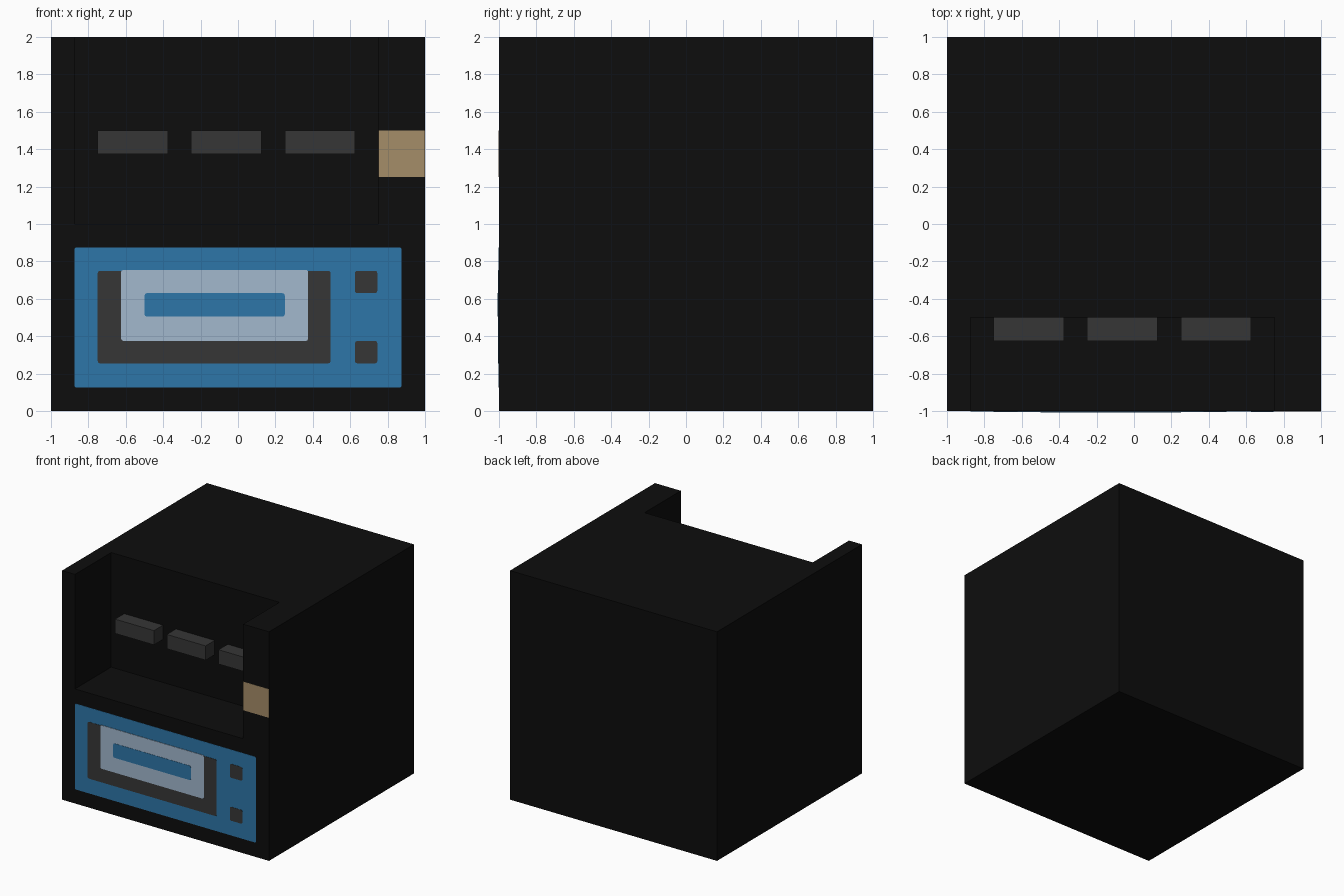
import bpy, bmesh

cube = bpy.data.objects.get("Cube")
if cube:
    bpy.data.objects.remove(cube, do_unlink=True)


def make_material(name, rgb):
    mat = bpy.data.materials.new(name)
    mat.use_nodes = True
    mat.diffuse_color = (*rgb, 1)
    mat.node_tree.nodes["Principled BSDF"].inputs["Base Color"].default_value = (*rgb, 1)
    return mat


BLACK = make_material("black", (0.004, 0.004, 0.004))
GREY = make_material("dark grey", (0.037, 0.037, 0.037))
BLUE = make_material("blue", (0.027, 0.181, 0.392))
PALE = make_material("pale blue", (0.361, 0.479, 0.617))
TAN = make_material("tan", (0.376, 0.266, 0.138))


def finish(name, bm, mat):
    bmesh.ops.recalc_face_normals(bm, faces=bm.faces)
    mesh = bpy.data.meshes.new(name)
    bm.to_mesh(mesh)
    bm.free()
    mesh.materials.append(mat)
    obj = bpy.data.objects.new(name, mesh)
    bpy.context.collection.objects.link(obj)
    return obj


def box(name, x, y, z, mat, corner=0):
    """Box from (min, max) ranges; corner rounds the edges running along y."""
    bm = bmesh.new()
    bmesh.ops.create_cube(bm, size=1)
    for v in bm.verts:
        v.co = [r[0] if c < 0 else r[1] for c, r in zip(v.co, (x, y, z))]
    if corner:
        edges = [e for e in bm.edges
                 if abs(e.verts[0].co.y - e.verts[1].co.y) > 1e-5]
        bmesh.ops.bevel(bm, geom=edges, offset=corner, segments=2,
                        profile=0.5, affect='EDGES')
    return finish(name, bm, mat)


# Cabinet: a U-shaped outline around the open recess, over a solid lower half
FRONT, RECESS = -1.0, -0.5
LEFT_WALL, RIGHT_WALL, SHELF = 0.75, -0.875, 1.0
outline = [(-1, FRONT), (RIGHT_WALL, FRONT), (RIGHT_WALL, RECESS),
           (LEFT_WALL, RECESS), (LEFT_WALL, FRONT), (1, FRONT), (1, 1), (-1, 1)]
bm = bmesh.new()
low, mid, top = [[bm.verts.new((x, y, z)) for x, y in outline]
                 for z in (0, SHELF, 2)]
bm.faces.new(top)
bm.faces.new([low[i] for i in (0, 5, 6, 7)])
bm.faces.new(mid[1:5])  # shelf
for i in range(len(outline)):
    j = (i + 1) % len(outline)
    bm.faces.new((mid[i], mid[j], top[j], top[i]))
for i, j in ((5, 6), (6, 7), (7, 0)):
    bm.faces.new((low[i], low[j], mid[j], mid[i]))
bm.faces.new([low[0], low[5], mid[5], mid[4], mid[1], mid[0]])
for i in (1, 2, 3, 4):
    bm.verts.remove(low[i])
finish("cabinet", bm, BLACK)

# Three blocks on the back wall of the recess
for i, x in enumerate((-0.75, -0.25, 0.25)):
    box(f"recess_block_{i + 1}", (x, x + 0.375), (-0.625, RECESS),
        (1.375, 1.5), GREY)


# Painted front details as thin stacked plates
def plate(name, x, z, layer, mat, corner=0.012):
    box(name, x, (FRONT - 0.002 * layer, FRONT + 0.001), z, mat, corner)


plate("tan_label", (0.75, 1.0), (1.25, 1.5), 1, TAN, 0)
plate("front_panel", (-0.875, 0.875), (0.125, 0.875), 1, BLUE)
plate("display_frame", (-0.75, 0.495), (0.255, 0.75), 2, GREY)
plate("display_plate", (-0.625, 0.375), (0.375, 0.755), 3, PALE)
plate("display_slot", (-0.5, 0.25), (0.505, 0.63), 4, BLUE)
for name, z in (("lower_button", 0.255), ("upper_button", 0.63)):
    plate(name, (0.625, 0.745), (z, z + 0.12), 2, GREY)
